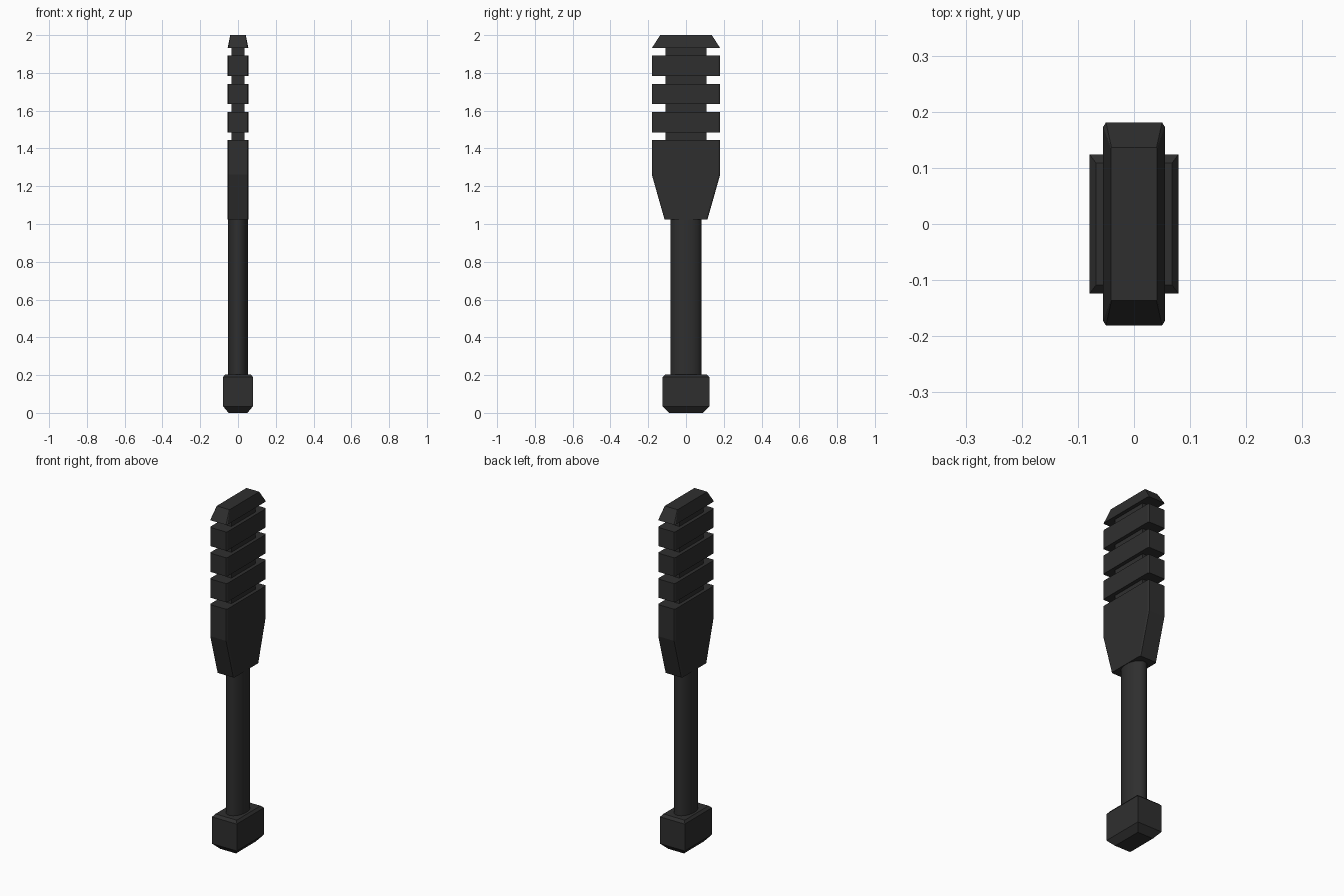
import bpy, bmesh, math

if "Cube" in bpy.data.objects:
    bpy.data.objects.remove(bpy.data.objects["Cube"])

mat = bpy.data.materials.new("charcoal black")
mat.diffuse_color = (0.028, 0.028, 0.028, 1)
mat.use_nodes = True
mat.node_tree.nodes["Principled BSDF"].inputs["Base Color"].default_value = mat.diffuse_color


def rect(hx, hy, c):
    """Rectangle outline with small corner chamfers (c = 0 gives sharp corners)."""
    if c == 0:
        return [(hx, -hy), (hx, hy), (-hx, hy), (-hx, -hy)]
    return [(hx - c, -hy), (hx, -hy + c * 1.6), (hx, hy - c * 1.6), (hx - c, hy),
            (-hx + c, hy), (-hx, hy - c * 1.6), (-hx, -hy + c * 1.6), (-hx + c, -hy)]


def oval(hx, hy, n=32):
    return [(hx * math.cos(2 * math.pi * i / n), hy * math.sin(2 * math.pi * i / n))
            for i in range(n)]


def loft(name, sections):
    """Closed solid through outlines: sections = [(z, outline), ...] bottom to top."""
    bm = bmesh.new()
    rings = [[bm.verts.new((x, y, z)) for x, y in pts] for z, pts in sections]
    n = len(rings[0])
    for a, b in zip(rings, rings[1:]):
        for i in range(n):
            j = (i + 1) % n
            bm.faces.new((a[i], a[j], b[j], b[i]))
    bm.faces.new(rings[0][::-1])
    bm.faces.new(rings[-1])
    bmesh.ops.recalc_face_normals(bm, faces=bm.faces)
    me = bpy.data.meshes.new(name)
    bm.to_mesh(me)
    bm.free()
    me.materials.append(mat)
    ob = bpy.data.objects.new(name, me)
    bpy.context.collection.objects.link(ob)
    return ob


# Pommel block with chamfered bottom and top
loft("pommel", [(0, rect(0.05, 0.09, 0)), (0.035, rect(0.079, 0.124, 0)),
                (0.19, rect(0.079, 0.124, 0)), (0.204, rect(0.068, 0.109, 0))])

# Smooth oval handle
handle = loft("handle", [(0.19, oval(0.053, 0.082)), (1.04, oval(0.053, 0.082))])
bpy.context.view_layer.objects.active = handle
handle.select_set(True)
bpy.ops.object.shade_smooth_by_angle(angle=math.radians(40))

# Flared lower head
C = 0.005
loft("head_base", [(1.025, rect(0.055, 0.114, C)), (1.262, rect(0.055, 0.181, C)),
                   (1.445, rect(0.055, 0.181, C))])

# Narrow core joining the ribs
loft("head_core", [(1.43, rect(0.034, 0.109, 0)), (1.945, rect(0.034, 0.109, 0))])

# Three ribs
for i in range(3):
    z = 1.485 + 0.149 * i
    loft(f"rib_{i + 1}", [(z, rect(0.055, 0.181, C)), (z + 0.108, rect(0.055, 0.181, C))])

# Tapered cap
loft("cap", [(1.932, rect(0.055, 0.181, C)), (2.0, rect(0.041, 0.136, 0.001))])
